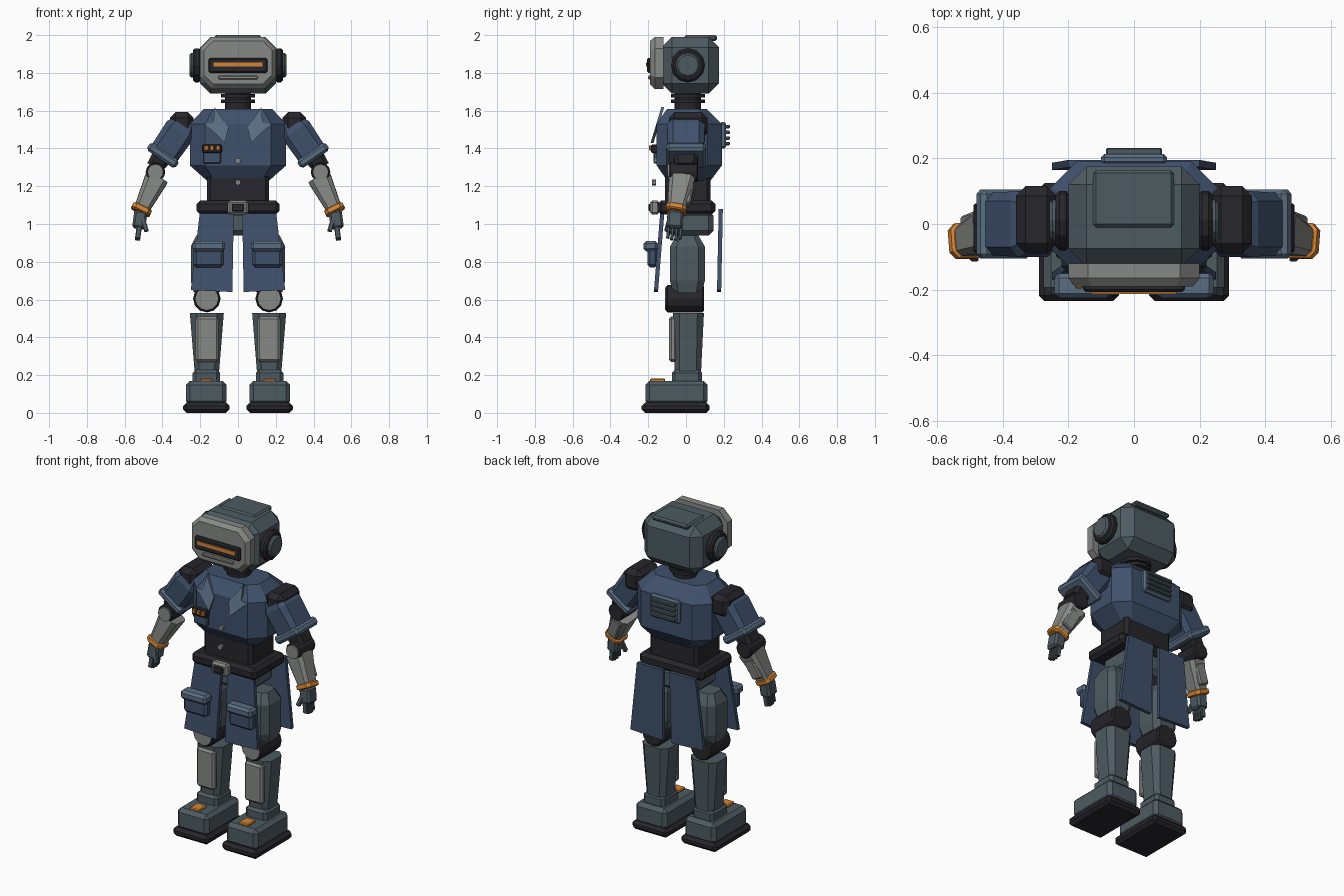
import bpy, bmesh, math
from mathutils import Matrix, Vector

if "Cube" in bpy.data.objects:
    bpy.data.objects.remove(bpy.data.objects["Cube"])


def material(name, rgb):
    m = bpy.data.materials.new(name)
    m.use_nodes = True
    m.diffuse_color = (*rgb, 1)
    m.node_tree.nodes["Principled BSDF"].inputs["Base Color"].default_value = (*rgb, 1)
    return m


BLUE = material("navy cloth", (0.05, 0.082, 0.15))
TRIM = material("pale blue trim", (0.10, 0.155, 0.22))
SLATE = material("slate metal", (0.075, 0.105, 0.12))
GREY = material("light grey metal", (0.24, 0.25, 0.235))
DARK = material("charcoal rubber", (0.02, 0.019, 0.024))
ORANGE = material("orange", (0.65, 0.23, 0.035))
FORWARD = Matrix.Rotation(math.pi / 2, 4, "X")   # local z points to the front
SIDEWAYS = Matrix.Rotation(math.pi / 2, 4, "Y")  # local z points to +x


def finish(name, bm, mat, mirror=False, matrix=None):
    if matrix:
        bm.transform(matrix)
    bmesh.ops.recalc_face_normals(bm, faces=bm.faces[:])
    mesh = bpy.data.meshes.new(name)
    bm.to_mesh(mesh)
    bm.free()
    mesh.materials.append(mat)
    ob = bpy.data.objects.new(name, mesh)
    bpy.context.scene.collection.objects.link(ob)
    if mirror:
        ob.modifiers.new("Mirror", "MIRROR")
    return ob


def block(name, x, y, z, mat, bevel=0.01, mirror=False, matrix=None):
    """Chamfered box from three (low, high) ranges."""
    bm = bmesh.new()
    bmesh.ops.create_cube(bm, size=1)
    for v in bm.verts:
        v.co = [r[0] if c < 0 else r[1] for c, r in zip(v.co, (x, y, z))]
    if bevel:
        bmesh.ops.bevel(bm, geom=bm.edges[:], offset=bevel, segments=1, affect="EDGES")
    return finish(name, bm, mat, mirror, matrix)


def loft(name, sections, mat, mirror=False, matrix=None):
    """Skin of eight-sided sections: (height, x0, x1, y0, y1, corner)."""
    bm = bmesh.new()
    rings = []
    for h, x0, x1, y0, y1, c in sections:
        outline = [(x0 + c, y0), (x1 - c, y0), (x1, y0 + c), (x1, y1 - c),
                   (x1 - c, y1), (x0 + c, y1), (x0, y1 - c), (x0, y0 + c)]
        rings.append([bm.verts.new((px, py, h)) for px, py in outline])
    for a, b in zip(rings, rings[1:]):
        for i in range(8):
            j = (i + 1) % 8
            bm.faces.new((a[i], a[j], b[j], b[i]))
    bm.faces.new(rings[0])
    bm.faces.new(rings[-1])
    return finish(name, bm, mat, mirror, matrix)


def drum(name, centre, radius, depth, mat, turn=Matrix(), mirror=False, sides=12, bevel=0.0):
    bm = bmesh.new()
    bmesh.ops.create_cone(bm, cap_ends=True, segments=sides, radius1=radius,
                          radius2=radius, depth=depth)
    if bevel:
        rims = [e for e in bm.edges if abs(e.verts[0].co.z - e.verts[1].co.z) < 1e-5]
        bmesh.ops.bevel(bm, geom=rims, offset=bevel, segments=1, affect="EDGES")
    return finish(name, bm, mat, mirror, Matrix.Translation(centre) @ turn)


def plate(name, outline, y_at, thick, mat):
    """Mirrored flat panel; its x, z outline leans along y_at(z)."""
    bm = bmesh.new()
    front = [bm.verts.new((x, y_at(z), z)) for x, z in outline]
    back = [bm.verts.new((x, y_at(z) + thick, z)) for x, z in outline]
    bm.faces.new(front)
    bm.faces.new(back)
    for i in range(len(front)):
        j = (i + 1) % len(front)
        bm.faces.new((front[i], front[j], back[j], back[i]))
    return finish(name, bm, mat, True)


def limb(a, b):
    """Frame at a whose z axis runs towards b."""
    z = (Vector(b) - Vector(a)).normalized()
    x = Vector((0, 1, 0)).cross(z).normalized()
    rot = Matrix((x, z.cross(x), z)).transposed().to_4x4()
    return Matrix.Translation(a) @ rot


# Head
block("head", (-0.2, 0.2), (-0.13, 0.175), (1.69, 1.99), SLATE, 0.055)
block("head_top_plate", (-0.125, 0.122), (-0.01, 0.165), (1.97, 2.0), SLATE, 0.01)
loft("face_plate", [(0.12, -0.2, 0.2, 1.715, 1.99, 0.06), (0.165, -0.2, 0.2, 1.715, 1.99, 0.06),
                    (0.19, -0.18, 0.18, 1.74, 1.97, 0.05)], GREY, matrix=FORWARD)
block("visor", (-0.155, 0.155), (-0.207, -0.17), (1.8, 1.88), DARK, 0.008)
block("visor_slit", (-0.13, 0.13), (-0.213, -0.2), (1.834, 1.856), ORANGE, 0)
block("mouth_bar", (-0.105, 0.105), (-0.2, -0.18), (1.765, 1.785), GREY, 0.005)
drum("ear_ring", (0.217, 0.01, 1.84), 0.09, 0.045, DARK, SIDEWAYS, True, bevel=0.012)
drum("ear_cap", (0.235, 0.01, 1.84), 0.065, 0.045, SLATE, SIDEWAYS, True, bevel=0.01)
drum("neck", (0, 0.01, 1.65), 0.07, 0.12, DARK)
for z in (1.65, 1.68):
    drum("neck_ring", (0, 0.01, z), 0.09, 0.018, DARK)

# Torso
loft("jacket", [(1.23, -0.165, 0.165, -0.1, 0.13, 0.04), (1.31, -0.255, 0.255, -0.155, 0.19, 0.08),
                (1.53, -0.255, 0.255, -0.155, 0.19, 0.08), (1.61, -0.18, 0.18, -0.1, 0.11, 0.05)], BLUE)
plate("lapel", [(0.125, 1.62), (0.05, 1.51), (0.07, 1.43), (0.175, 1.53), (0.13, 1.535)],
      lambda z: -0.13 - (1.62 - z) * 0.3, 0.015, TRIM)
for z, y in ((1.335, -0.16), (1.22, -0.17)):
    drum("jacket_button", (0, y, z), 0.016, 0.02, GREY, FORWARD, sides=6)
block("chest_pocket", (-0.185, -0.09), (-0.172, -0.15), (1.32, 1.415), BLUE, 0.006)
block("chest_pocket_flap", (-0.19, -0.085), (-0.185, -0.15), (1.375, 1.42), DARK, 0.006)
for i in range(3):
    x = -0.168 + i * 0.031
    block("pocket_marker", (x - 0.011, x + 0.011), (-0.197, -0.17), (1.39, 1.415), ORANGE, 0.003)
block("back_vent", (-0.1, 0.1), (0.18, 0.213), (1.4, 1.54), TRIM, 0.01)
for i in range(4):
    z = 1.425 + i * 0.03
    block("vent_slat", (-0.085, 0.085), (0.2, 0.232), (z - 0.009, z + 0.009), SLATE, 0.004)

# Waist and hips
block("waist", (-0.165, 0.165), (-0.11, 0.13), (1.1, 1.27), DARK, 0.02)
block("belt", (-0.22, 0.22), (-0.15, 0.155), (1.05, 1.125), DARK, 0.02)
block("belt_buckle", (-0.055, 0.055), (-0.19, -0.14), (1.05, 1.125), GREY, 0.012)
block("buckle_centre", (-0.033, 0.033), (-0.198, -0.18), (1.067, 1.107), DARK, 0.005)
block("pelvis", (-0.15, 0.15), (-0.1, 0.145), (0.94, 1.07), SLATE, 0.025)

# Coat skirts and their pockets
skirt = [(0.022, 1.08), (0.2, 1.08), (0.25, 0.65), (0.03, 0.64)]
plate("front_skirt", skirt, lambda z: -0.135 - (1.08 - z) * 0.08, 0.022, BLUE)
plate("back_skirt", skirt, lambda z: 0.165 - (1.08 - z) * 0.02 + 0.008, 0.022, BLUE)
block("skirt_pocket", (0.075, 0.235), (-0.205, -0.15), (0.77, 0.89), BLUE, 0.015, True)
block("skirt_pocket_flap", (0.068, 0.242), (-0.225, -0.15), (0.855, 0.91), TRIM, 0.014, True)

# Legs
loft("thigh", [(0.64, 0.095, 0.235, -0.07, 0.085, 0.03), (0.7, 0.08, 0.25, -0.085, 0.1, 0.035),
               (0.88, 0.08, 0.25, -0.085, 0.1, 0.035), (0.94, 0.11, 0.22, -0.05, 0.065, 0.025)],
     SLATE, True)
drum("knee", (0.165, -0.005, 0.605), 0.073, 0.2, DARK, FORWARD, True, bevel=0.008)
drum("knee_cap", (0.165, -0.103, 0.605), 0.06, 0.016, GREY, FORWARD, True)
loft("shin", [(0.22, 0.1, 0.23, -0.06, 0.08, 0.025), (0.53, 0.075, 0.255, -0.07, 0.095, 0.035)],
     SLATE, True)
block("shin_plate", (0.102, 0.225), (-0.09, -0.05), (0.27, 0.51), GREY, 0.012, True)
block("ankle", (0.095, 0.24), (-0.075, 0.085), (0.15, 0.23), SLATE, 0.018, True)
block("foot", (0.06, 0.275), (-0.215, 0.115), (0.04, 0.17), SLATE, 0.022, True)
block("toe_marker", (0.135, 0.2), (-0.19, -0.11), (0.16, 0.182), ORANGE, 0.005, True)
block("sole", (0.045, 0.29), (-0.235, 0.125), (0, 0.055), DARK, 0.018, True)

# Arms
block("shoulder", (0.235, 0.36), (-0.09, 0.115), (1.455, 1.592), DARK, 0.03, True)
upper = limb((0.29, 0, 1.52), (0.4, 0, 1.36))
loft("sleeve", [(-0.03, -0.06, 0.06, -0.08, 0.08, 0.025), (0.03, -0.085, 0.085, -0.1, 0.1, 0.03),
                (0.19, -0.08, 0.08, -0.095, 0.095, 0.025)], BLUE, True, upper)
block("sleeve_cuff", (-0.092, 0.092), (-0.105, 0.105), (0.165, 0.215), TRIM, 0.014, True, upper)
loft("inner_arm", [(0.18, -0.055, 0.055, -0.065, 0.065, 0.02),
                   (0.27, -0.045, 0.045, -0.06, 0.06, 0.02)], DARK, True, upper)
drum("elbow", (0.437, -0.012, 1.275), 0.052, 0.15, DARK, FORWARD, True, bevel=0.006)
drum("elbow_cap", (0.437, -0.09, 1.275), 0.042, 0.014, GREY, FORWARD, True)
fore = limb((0.432, -0.02, 1.24), (0.507, -0.05, 1.085))
loft("forearm", [(0, -0.062, 0.062, -0.07, 0.07, 0.022),
                 (0.175, -0.042, 0.042, -0.048, 0.048, 0.016)], GREY, True, fore)
block("forearm_plate", (-0.035, 0.035), (0.04, 0.07), (0.025, 0.15), GREY, 0.008, True, fore)
loft("wrist_band", [(h, -r, r, -r, r, 0.02) for h, r in
                    ((0.168, 0.046), (0.174, 0.054), (0.196, 0.054), (0.202, 0.046))],
     ORANGE, True, fore)
hand = limb((0.515, -0.055, 1.06), (0.535, -0.065, 0.91))
block("palm", (-0.035, 0.035), (-0.042, 0.042), (-0.01, 0.085), SLATE, 0.012, True, hand)
for i in range(4):
    y = -0.032 + i * 0.0215
    tip = 0.14 + 0.008 * (i in (1, 2))
    block("finger", (-0.012, 0.016), (y - 0.009, y + 0.009), (0.075, tip), SLATE, 0.004, True, hand)
thumb = limb((0.505, -0.085, 1.03), (0.482, -0.105, 0.955))
block("thumb", (-0.012, 0.012), (-0.012, 0.012), (0, 0.075), SLATE, 0.004, True, thumb)
